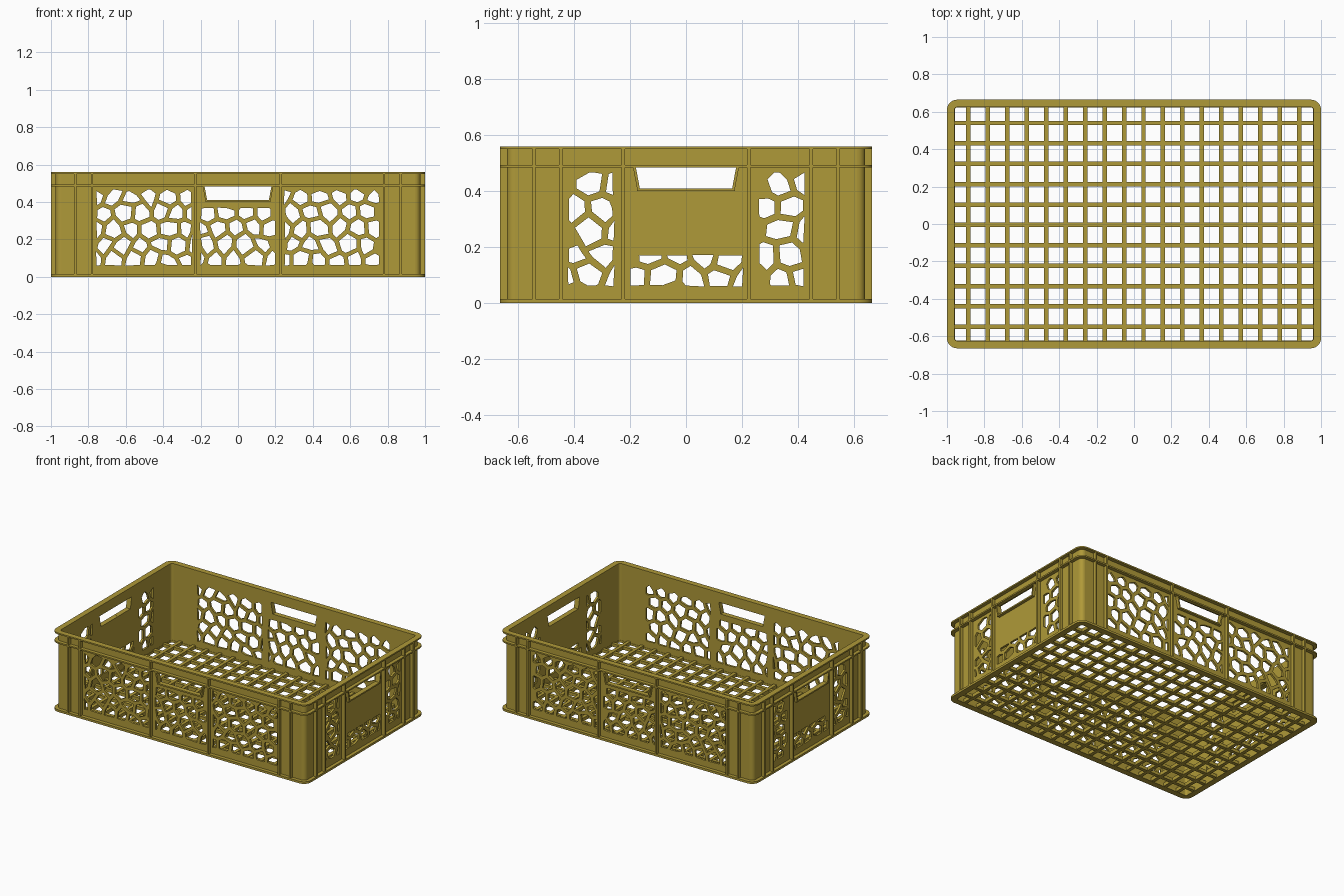
import bpy, bmesh, math, random
from mathutils import Vector, Matrix

cube = bpy.data.objects.get("Cube")
if cube:
    bpy.data.objects.remove(cube, do_unlink=True)

COLOUR = (0.43, 0.32, 0.04, 1)
plastic = bpy.data.materials.new("mustard plastic")
plastic.use_nodes = True
plastic.diffuse_color = COLOUR
plastic.node_tree.nodes["Principled BSDF"].inputs["Base Color"].default_value = COLOUR

LX, LY, H = 1.0, 0.665, 0.56      # half length, half width, height
REC, INN, CEN = 0.025, 0.04, 0.055  # wall recess, inner face, corner centre
BAND = 0.49                       # underside of the rim band


def finish(name, bm):
    bmesh.ops.recalc_face_normals(bm, faces=bm.faces)
    mesh = bpy.data.meshes.new(name)
    bm.to_mesh(mesh)
    bm.free()
    mesh.materials.append(plastic)
    obj = bpy.data.objects.new(name, mesh)
    bpy.context.collection.objects.link(obj)
    return obj


def prism(bm, pts, d0, d1):
    """Extrude a (u, z) outline through the wall depth."""
    a = [bm.verts.new((u, d0, z)) for u, z in pts]
    b = [bm.verts.new((u, d1, z)) for u, z in pts]
    bm.faces.new(a)
    bm.faces.new(b[::-1])
    for i in range(len(a)):
        j = (i + 1) % len(a)
        bm.faces.new((a[i], b[i], b[j], a[j]))


def rect(bm, u0, u1, z0, z1, d0=REC, d1=INN):
    prism(bm, [(u0, z0), (u1, z0), (u1, z1), (u0, z1)], d0, d1)


def lattice(bm, u0, u1, z0, z1, seed):
    """Irregular cell mesh with open cells."""
    rng = random.Random(seed)
    pitch, web, jitter = 0.098, 0.014, 0.014
    row = pitch * math.sqrt(3) / 2
    r = pitch / math.sqrt(3)
    cell = bmesh.new()
    for j in range(-1, int((z1 - z0) / row) + 3):
        for i in range(-1, int((u1 - u0) / pitch) + 3):
            c = Vector((u0 + (i + 0.5 * (j % 2)) * pitch, 0, z0 + (j + 0.45) * row))
            ring = []
            for k in range(6):
                a = math.radians(60 * k + 30)
                ring.append(cell.verts.new(c + Vector((math.cos(a), 0, math.sin(a))) * r))
            cell.faces.new(ring)
    bmesh.ops.remove_doubles(cell, verts=cell.verts, dist=0.001)
    for v in cell.verts:
        v.co += Vector((rng.uniform(-jitter, jitter), 0, rng.uniform(-jitter, jitter)))
    # trim to the panel opening
    for co, no in (((u0, 0, 0), (-1, 0, 0)), ((u1, 0, 0), (1, 0, 0)),
                   ((0, 0, z0), (0, 0, -1)), ((0, 0, z1), (0, 0, 1))):
        geom = cell.verts[:] + cell.edges[:] + cell.faces[:]
        bmesh.ops.bisect_plane(cell, geom=geom, plane_co=co, plane_no=no, clear_outer=True)
    # open every cell that is large enough
    big = [f for f in cell.faces if f.calc_area() > 0.0026]
    bmesh.ops.inset_individual(cell, faces=big, thickness=web)
    bmesh.ops.delete(cell, geom=big, context='FACES')
    ext = bmesh.ops.extrude_face_region(cell, geom=cell.faces[:])["geom"]
    new = [g for g in ext if isinstance(g, bmesh.types.BMVert)]
    bmesh.ops.translate(cell, verts=new, vec=(0, INN - REC, 0))
    bmesh.ops.translate(cell, verts=cell.verts, vec=(0, REC, 0))
    temp = bpy.data.meshes.new("lattice_part")
    cell.to_mesh(temp)
    cell.free()
    bm.from_mesh(temp)
    bpy.data.meshes.remove(temp)


def wall(name, half, inner, outer, ribs, mid, matrix):
    bm = bmesh.new()
    hb, ht, hz, m = 0.165, 0.18, 0.41, 0.21   # hand slot and centre bay
    # plain strips
    rect(bm, -outer, outer, 0, 0.05)
    rect(bm, -outer, outer, BAND, H)
    rect(bm, -m, m, mid, hz)
    for s in (-1, 1):
        rect(bm, s * outer, s * (half - CEN), 0, H)
        rect(bm, s * m, s * inner, 0.05, 0.48)
        rect(bm, s * m, s * outer, 0.48, BAND)
        prism(bm, [(s * hb, hz), (s * m, hz), (s * m, BAND), (s * ht, BAND)], REC, INN)
        # slot side lips
        prism(bm, [(s * hb, hz), (s * (hb + .01), hz), (s * (ht + .01), BAND), (s * ht, BAND)],
              0.005, REC)
        # upright ribs
        for u in ribs:
            rect(bm, s * u - 0.006, s * u + 0.006, 0.01, H - 0.005, 0.001, REC)
    # slot bottom lip
    rect(bm, -hb - 0.01, hb + 0.01, hz - 0.01, hz, 0.005, REC)
    # open panels
    lattice(bm, -outer, -inner, 0.05, 0.48, 3)
    lattice(bm, inner, outer, 0.05, 0.48, 8)
    lattice(bm, -m, m, 0.05, mid, 5)
    bm.transform(matrix)
    finish(name, bm)


def ring(name, off0, off1, z0, z1, corners_only=False):
    """Rounded rectangular hoop between two offsets from the outer edge."""
    bm = bmesh.new()
    loops = []
    steps = 6
    for off, z in ((off0, z0), (off0, z1), (off1, z1), (off1, z0)):
        loop = []
        for q, (sx, sy) in enumerate(((1, 1), (-1, 1), (-1, -1), (1, -1))):
            for k in range(steps + 1):
                a = math.pi / 2 * (q + k / steps)
                loop.append(bm.verts.new((sx * (LX - CEN) + (CEN - off) * math.cos(a),
                                          sy * (LY - CEN) + (CEN - off) * math.sin(a), z)))
        loops.append(loop)
    n = len(loops[0])
    for i in range(n):
        if corners_only and i % (steps + 1) == steps:
            continue
        j = (i + 1) % n
        for k in range(4):
            p, q = loops[k], loops[(k + 1) % 4]
            bm.faces.new((p[i], p[j], q[j], q[i]))
    obj = finish(name, bm)
    bpy.ops.object.select_all(action='DESELECT')
    obj.select_set(True)
    bpy.context.view_layer.objects.active = obj
    bpy.ops.object.shade_smooth_by_angle(angle=math.radians(35))


# four walls; opposite walls mirror each other
to_front = Matrix.Translation((0, -LY, 0))
to_right = Matrix.Rotation(math.radians(-90), 4, 'Z') @ Matrix.Translation((0, -LX, 0))
flip_y = Matrix.Scale(-1, 4, (0, 1, 0))
flip_x = Matrix.Scale(-1, 4, (1, 0, 0))
long_side = (LX, 0.24, 0.765, (0.87, 0.78, 0.228), 0.38)
short_side = (LY, 0.25, 0.43, (0.543, 0.447, 0.224), 0.18)
wall("front_wall", *long_side, to_front)
wall("back_wall", *long_side, flip_y @ to_front)
wall("right_wall", *short_side, to_right)
wall("left_wall", *short_side, flip_x @ to_right)

# corner shells and the flanges round the outside
ring("corner_shells", REC, INN, 0, H, corners_only=True)
ring("top_flange", 0, INN, H - 0.01, H)
ring("rim_flange", 0, REC + 0.002, BAND - 0.006, BAND + 0.004)
ring("bottom_flange", 0, INN + 0.002, 0, 0.015)

# floor grid
floor = bmesh.new()
for i in range(18):
    x = -0.887 + 0.1042 * i
    rect(floor, x - 0.012, x + 0.012, 0.001, 0.026, -LY + 0.03, LY - 0.03)
for i in range(11):
    y = -0.55 + 0.109 * i
    rect(floor, -LX + 0.03, LX - 0.03, 0.002, 0.024, y - 0.012, y + 0.012)
finish("floor_grid", floor)
